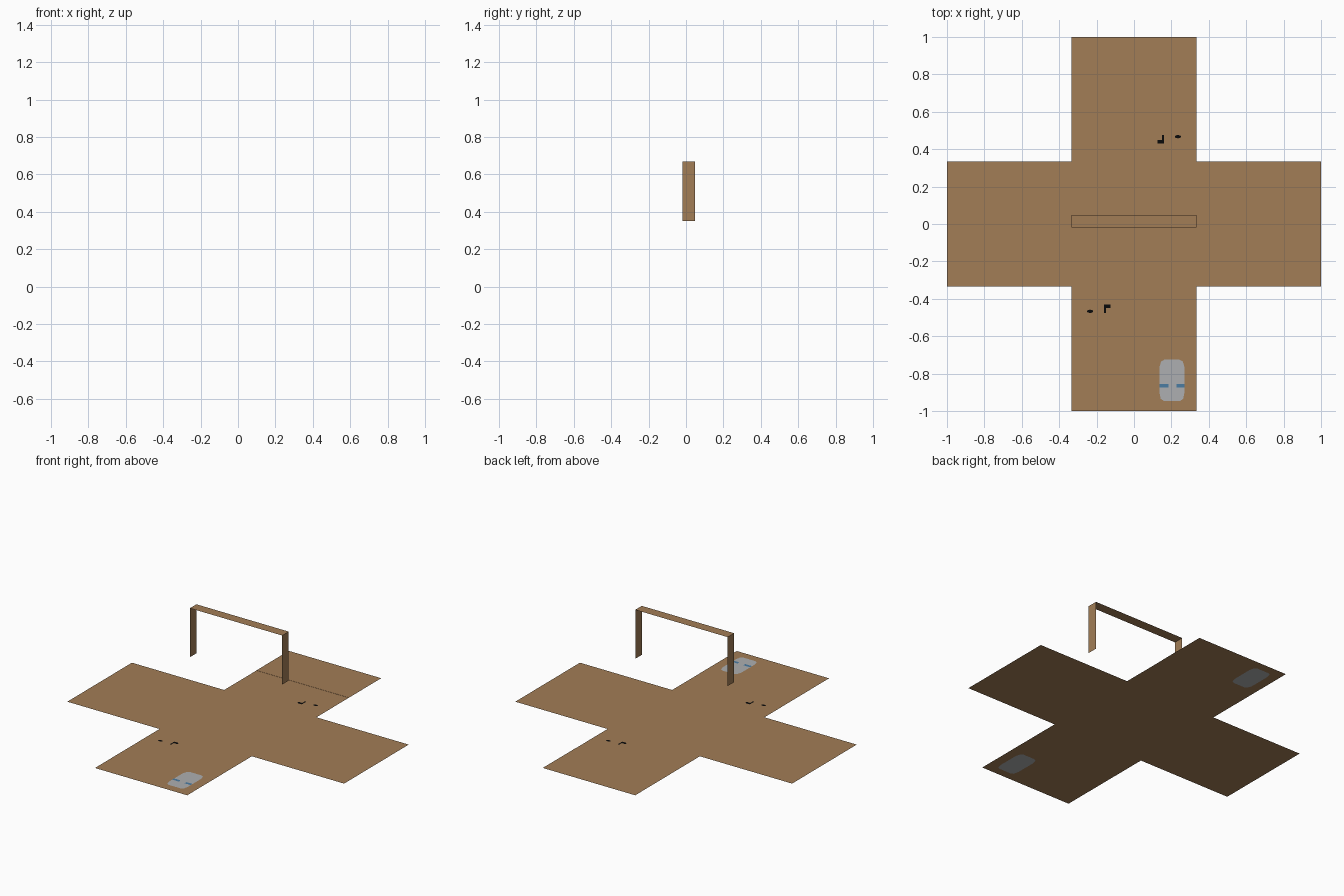
import bpy, math

if "Cube" in bpy.data.objects:
    bpy.data.objects.remove(bpy.data.objects["Cube"])


def material(name, rgb):
    m = bpy.data.materials.new(name)
    m.diffuse_color = (*rgb, 1)
    m.use_nodes = True
    m.node_tree.nodes["Principled BSDF"].inputs["Base Color"].default_value = m.diffuse_color
    return m


BROWN = material("road_brown", (0.36, 0.205, 0.093))
GREY = material("car_grey", (0.42, 0.43, 0.44))
BLUE = material("window_blue", (0.07, 0.2, 0.36))
BLACK = material("black", (0.003, 0.003, 0.003))

ROAD_Z = 0.001  # the road is a thin sheet just above the ground
W = 1 / 3       # half width of each road arm


def sheet(name, faces, mat):
    """Flat sheet made of one or more polygons."""
    verts, polys = [], []
    for face in faces:
        polys.append(range(len(verts), len(verts) + len(face)))
        verts += face
    mesh = bpy.data.meshes.new(name)
    mesh.from_pydata(verts, [], [list(p) for p in polys])
    mesh.materials.append(mat)
    ob = bpy.data.objects.new(name, mesh)
    bpy.context.collection.objects.link(ob)
    return ob


def flat(points, z, turn=1):
    return [(turn * x, turn * y, z) for x, y in points]


def rect(x0, x1, y0, y1):
    return [(x0, y0), (x1, y0), (x1, y1), (x0, y1)]


# crossroads
cross = []
for i in range(4):
    a = i * math.pi / 2
    c, s = round(math.cos(a)), round(math.sin(a))
    cross += [(x * c - y * s, x * s + y * c) for x, y in ((1, -W), (1, W), (W, W))]
sheet("crossroads", [flat(cross, ROAD_Z)], BROWN)

# raised end panel on the back arm, with its front lip
z = ROAD_Z + 0.001
sheet("back_road_panel", [
    flat(rect(-W, W, 2 * W, 1), z),
    [(-W, 2 * W, ROAD_Z), (W, 2 * W, ROAD_Z), (W, 2 * W, z), (-W, 2 * W, z)],
], BROWN)

# overhead gantry: two hanging side sheets and a top sheet
Y0, Y1, Z0, Z1 = -0.02, 0.047, 0.35, 0.67
for side, x in (("left", -W), ("right", W)):
    pts = [(x, Y0, Z0), (x, Y1, Z0), (x, Y1, Z1), (x, Y0, Z1)]
    sheet("gantry_" + side, [pts if x > 0 else pts[::-1]], BROWN)
sheet("gantry_top", [flat(rect(-W, W, Y0, Y1), Z1)], BROWN)

# flat car outline, nose towards the road end
half = [(0.045, -0.945), (0.06, -0.935), (0.067, -0.90), (0.067, -0.765),
        (0.058, -0.735), (0.04, -0.725)]
CX = 0.203
car = [(CX + x, y) for x, y in half] + [(CX - x, y) for x, y in reversed(half)]
sheet("front_car_top", [flat(car, ROAD_Z + 0.001)], GREY)
sheet("front_car_underside", [flat(car[::-1], 0)], GREY)
sheet("back_car_underside", [flat(car[::-1], 0, -1)], GREY)
sheet("front_car_windows", [
    flat(rect(CX - 0.067, CX - 0.018, -0.875, -0.855), ROAD_Z + 0.002),
    flat(rect(CX + 0.024, CX + 0.067, -0.875, -0.855), ROAD_Z + 0.002),
], BLUE)

# small black road marks, repeated by a half turn
for name, t in (("back", 1), ("front", -1)):
    oval = [(0.235 + 0.017 * math.cos(k * math.pi / 4),
             0.467 + 0.009 * math.sin(k * math.pi / 4)) for k in range(8)]
    sheet(name + "_oval_mark", [flat(oval, ROAD_Z + 0.001, t)], BLACK)
    bracket = [(0.125, 0.43), (0.16, 0.43), (0.16, 0.475), (0.15, 0.475),
               (0.15, 0.448), (0.125, 0.448)]
    sheet(name + "_bracket_mark", [flat(bracket, ROAD_Z + 0.001, t)], BLACK)
